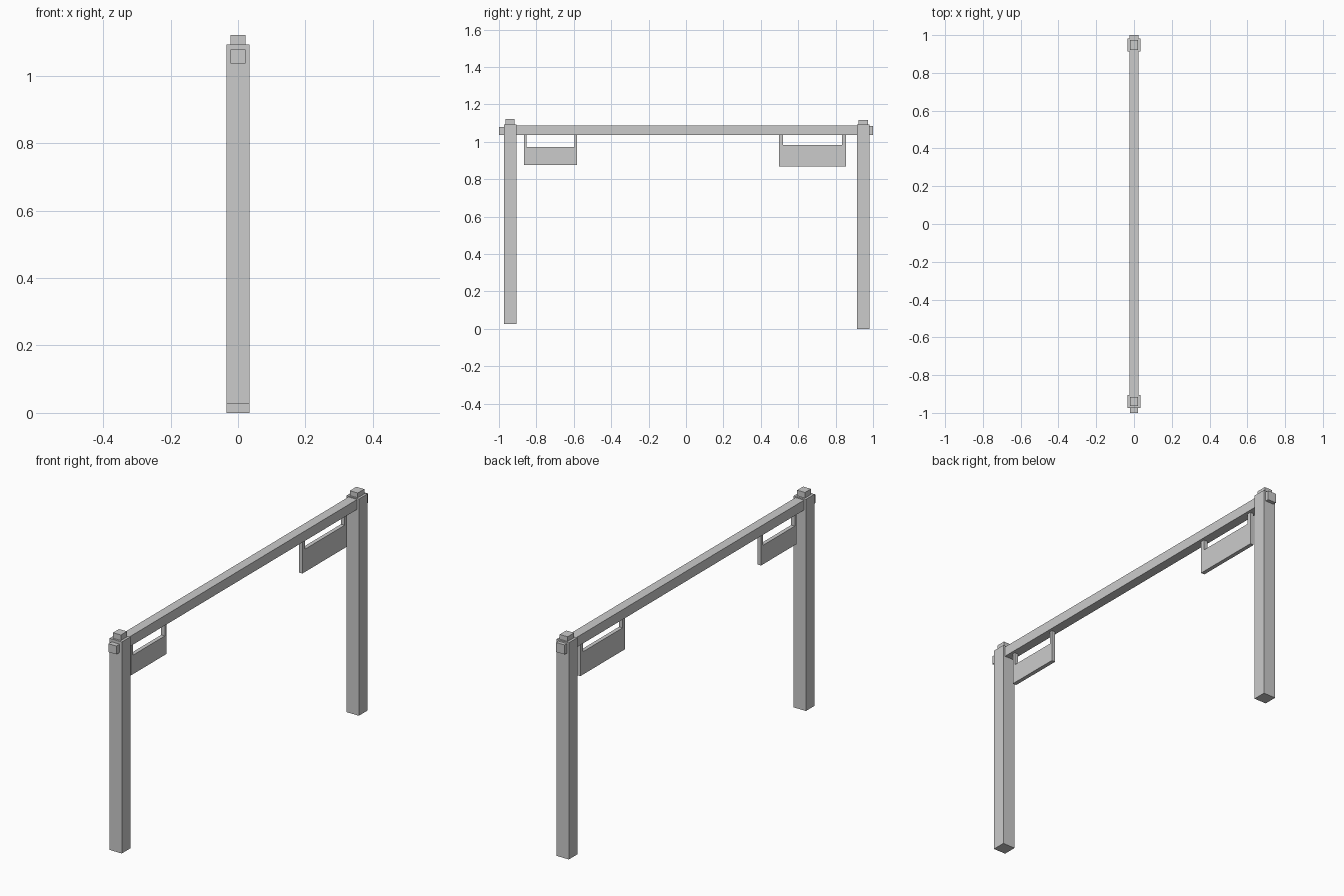
import bpy, bmesh
from mathutils import Matrix, Vector

if "Cube" in bpy.data.objects:
    bpy.data.objects.remove(bpy.data.objects["Cube"])


def boxes(name, parts):
    """One object made of boxes, each given as (half_x, y0, y1, z0, z1)."""
    bm = bmesh.new()
    for hx, y0, y1, z0, z1 in parts:
        centre = Matrix.Translation(Vector((0, (y0 + y1) / 2, (z0 + z1) / 2)))
        size = Matrix.Diagonal((2 * hx, y1 - y0, z1 - z0, 1))
        bmesh.ops.create_cube(bm, size=1, matrix=centre @ size)
    mesh = bpy.data.meshes.new(name)
    bm.to_mesh(mesh)
    bm.free()
    bpy.context.collection.objects.link(bpy.data.objects.new(name, mesh))


def post(name, y, bottom, top, cap_half, cap_top):
    boxes(name, [(0.034, y - 0.034, y + 0.034, bottom, top)])
    # Small tenon on top of the post
    boxes(name + "_cap", [(0.022, y - cap_half, y + cap_half, top, cap_top)])


def hanging_board(name, y0, y1, bottom, top, strap):
    # Board with a strap at each end reaching up to the beam
    boxes(name, [(0.01, y0, y1, bottom, top)])
    boxes(name + "_straps", [(0.01, y0, y0 + strap, top, 1.037),
                             (0.01, y1 - strap, y1, top, 1.037)])


# Uprights
post("front_post", -0.94, 0.027, 1.093, 0.024, 1.121)
post("back_post", 0.948, 0.0, 1.092, 0.026, 1.116)

# Crossbeam, with the through ends showing beyond the posts
boxes("crossbeam", [(0.024, -0.906, 0.914, 1.037, 1.087)])
boxes("front_beam_end", [(0.022, -1.0, -0.974, 1.037, 1.079)])
boxes("back_beam_end", [(0.024, 0.982, 1.0, 1.037, 1.085)])

# Boards hung under the beam
hanging_board("front_board", -0.866, -0.583, 0.877, 0.973, 0.014)
hanging_board("back_board", 0.498, 0.855, 0.869, 0.984, 0.021)
